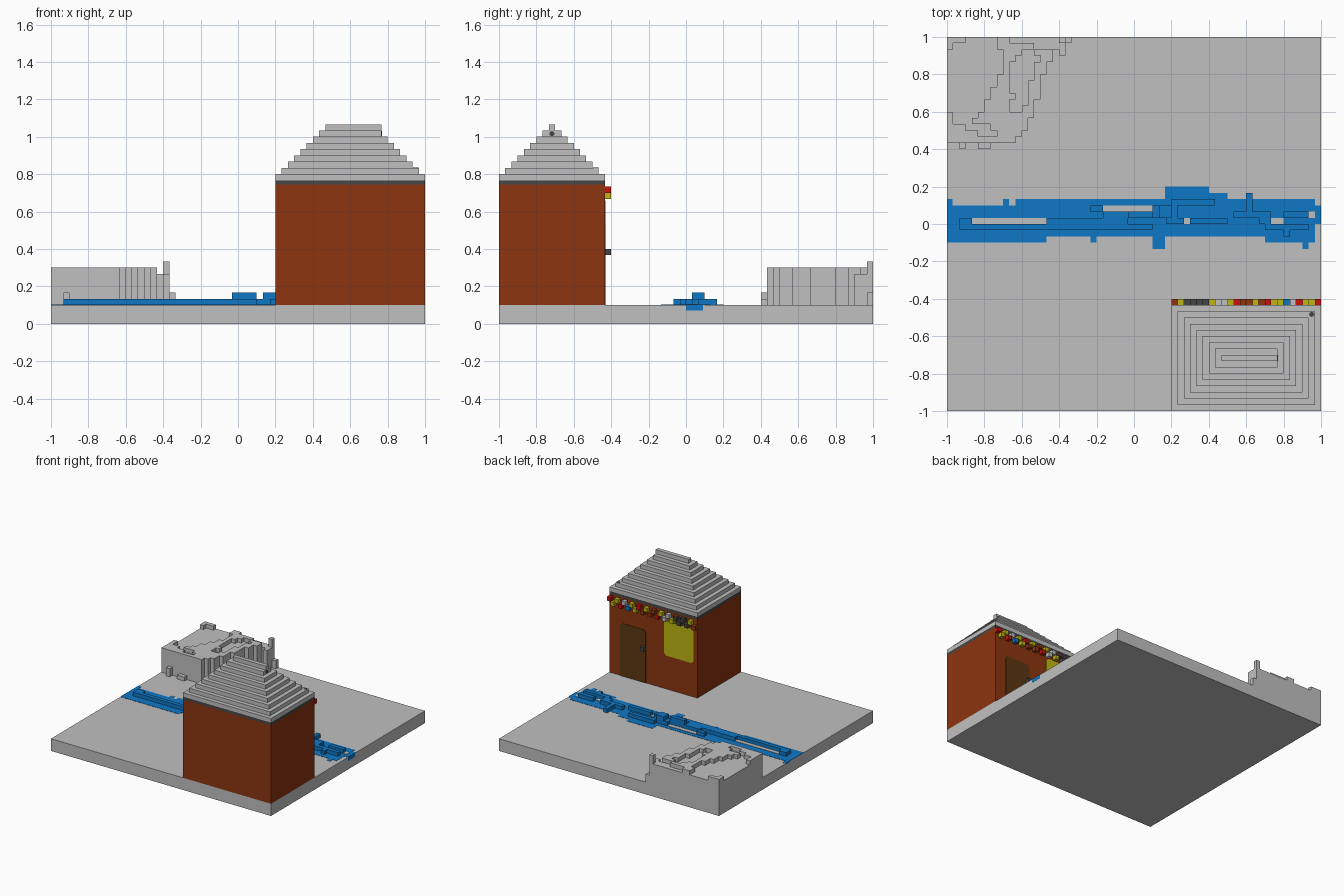
import bpy, bmesh, math

cube = bpy.data.objects.get("Cube")
if cube:
    bpy.data.objects.remove(cube, do_unlink=True)

V = 1 / 30  # edge of one block


def lin(c):
    c /= 255
    return c / 12.92 if c <= 0.04045 else ((c + 0.055) / 1.055) ** 2.4


def material(name, r, g, b):
    m = bpy.data.materials.new(name)
    col = (lin(r), lin(g), lin(b), 1)
    m.use_nodes = True
    m.diffuse_color = col
    m.node_tree.nodes["Principled BSDF"].inputs["Base Color"].default_value = col
    return m


GREY = material("stone grey", 192, 192, 192)
BROWN = material("brick brown", 140, 53, 15)
DARK = material("dark grey", 70, 70, 70)
WOOD = material("dark wood", 92, 54, 16)
YELLOW = material("yellow", 190, 182, 18)
RED = material("red", 205, 16, 16)
BLUE = material("water blue", 15, 120, 198)


def finish(name, bm, mat):
    mesh = bpy.data.meshes.new(name)
    bmesh.ops.recalc_face_normals(bm, faces=bm.faces)
    bm.to_mesh(mesh)
    bm.free()
    mesh.materials.append(mat)
    ob = bpy.data.objects.new(name, mesh)
    bpy.context.collection.objects.link(ob)
    return ob


def boxes(name, items, mat):
    """One object from boxes given as (x0, x1, y0, y1, z0, z1)."""
    bm = bmesh.new()
    for x0, x1, y0, y1, z0, z1 in items:
        vs = bmesh.ops.create_cube(bm, size=1)["verts"]
        for v in vs:
            v.co = ((x0 + x1) / 2 + v.co.x * (x1 - x0),
                    (y0 + y1) / 2 + v.co.y * (y1 - y0),
                    (z0 + z1) / 2 + v.co.z * (z1 - z0))
    return finish(name, bm, mat)


def wall_panel(name, x0, x1, z0, z1, cut_bottom, mat):
    """Thin plate on the back wall with clipped corners."""
    c = 0.02
    b = c if cut_bottom else 0
    pts = [(x0 + b, z0), (x1 - b, z0), (x1, z0 + b), (x1, z1 - c),
           (x1 - c, z1), (x0 + c, z1), (x0, z1 - c), (x0, z0 + b)]
    bm = bmesh.new()
    face = bm.faces.new([bm.verts.new((x, -0.4345, z)) for x, z in pts])
    bmesh.ops.remove_doubles(bm, verts=bm.verts, dist=1e-5)
    ext = bmesh.ops.extrude_face_region(bm, geom=list(bm.faces))
    for v in ext["geom"]:
        if isinstance(v, bmesh.types.BMVert):
            v.co.y += 0.005
    return finish(name, bm, mat)


def disc(name, loc, rot):
    bm = bmesh.new()
    bmesh.ops.create_cone(bm, cap_ends=True, segments=8, radius1=0.014, radius2=0.014, depth=0.004)
    ob = finish(name, bm, DARK)
    ob.location, ob.rotation_euler = loc, rot
    return ob


# ground slab
boxes("ground_slab", [(-1, 1, -1, 1, 0, 0.1)], GREY)

# house body, eaves band and stepped roof
YB = -1 + 17 * V
boxes("house_walls", [(0.2, 1, -1, YB, 0.1, 0.744)], BROWN)
boxes("eaves_band", [(0.2, 1, -1, YB, 0.744, 23 * V)], DARK)
roof = []
for i in range(9):
    d = i * V
    roof.append((0.2 + d, 1 - min(i, 7) * V, -1 + d, YB - d, (23 + i) * V, (24 + i) * V))
boxes("stepped_roof", roof, GREY)
disc("roof_stud_top", (0.95, -0.483, 25 * V), (0, 0, 0))
disc("roof_stud_end", (1 - 7 * V, -0.717, 30.5 * V), (0, math.pi / 2, 0))

# door, handle and window on the back wall
wall_panel("door", 0.667, 0.9, 0.1, 0.533, False, WOOD)
wall_panel("window", 0.233, 0.5, 0.375, 0.66, True, YELLOW)
boxes("door_handle", [(0.667, 0.7, YB, -0.4, 11 * V, 12 * V)], DARK)

# zigzag string of coloured lamps
lamps = "nyddddyggyrnnynryybgryyr"
for key, label, mat in (("n", "brown", BROWN), ("y", "yellow", YELLOW), ("d", "dark", DARK),
                        ("g", "grey", GREY), ("r", "red", RED), ("b", "blue", BLUE)):
    items = []
    for i, c in enumerate(lamps):
        if c == key:
            z = (21 if i % 2 else 20) * V
            items.append((0.2 + i * V, 0.2 + (i + 1) * V, YB, -0.4, z, z + V))
    boxes(label + "_lamps", items, mat)

# river surface: (x start, y low, y high) for each run
runs = [(-1, -.1, .133), (-.97, -.1, .1), (-.7, -.1, .133), (-.667, -.1, .1), (-.633, -.1, .133),
        (-.467, -.067, .133), (-.233, -.1, .133), (-.2, -.067, .133), (.1, -.133, .133),
        (.167, -.067, .2), (.4, -.067, .167), (.433, -.067, .167), (.5, -.067, .133),
        (.6, -.067, .167), (.633, -.067, .133), (.7, -.1, .133), (.9, -.133, .133),
        (.933, -.1, .133), (.967, 0, .1)]
river = []
for k, (x, lo, hi) in enumerate(runs):
    end = runs[k + 1][0] if k + 1 < len(runs) else 1
    river.append((x, end, lo, hi, 0.09, 0.102))
river.append((0.96, 1.0005, 0, 0.09, 0.07, 0.1015))
boxes("river", river, BLUE)

# raised waves, low and high
low = [(-.933, -.867, 0, .033), (-.933, .1, -.033, 0), (-.467, -.033, 0, .033),
       (-.233, -.167, .067, .1), (-.167, .1, .033, .067), (.1, .233, .033, .1),
       (.17, .267, 0, .033), (.2, .433, .1, .133), (.3, .5, 0, .033), (.6, .633, .067, .167),
       (.533, .667, .033, .067), (.667, .733, 0, .067), (.7, .933, -.033, 0),
       (.8, .833, -.067, 0), (.8, .933, .033, .067)]
high = [(-.033, .1, .033, .067), (.133, .2, .033, .1)]
boxes("waves", [r + (0.09, 0.133) for r in low] + [r + (0.09, 0.167) for r in high], BLUE)

# pale gaps between the waves
gaps = [(-.867, -.467, 0, .033), (-.167, .1, .067, .1), (.267, .3, 0, .033),
        (.733, .8, 0, .033), (.933, .967, .033, .067)]
boxes("river_gaps", [r + (0.095, 0.105) for r in gaps], GREY)

# rocky hill, row by row from the front: (width, hollow start, hollow end, 2nd start, 2nd end)
rows = [(11, 0, 0, 0, 0), (12, 5, 8, 8, 8), (13, 3, 7, 7, 7), (13, 1, 4, 4, 4), (14, 1, 5, 5, 5),
        (14, 0, 6, 10, 12), (14, 0, 6, 10, 13), (15, 0, 7, 11, 13), (15, 0, 7, 10, 13),
        (15, 0, 8, 10, 13), (15, 0, 8, 10, 14), (16, 0, 9, 10, 14), (16, 0, 9, 10, 14),
        (17, 0, 9, 11, 15), (17, 0, 9, 12, 14), (18, 1, 8, 14, 17), (18, 3, 8, 10, 17)]
hill = []
for r, (w, a0, a1, b0, b1) in enumerate(rows):
    y0, y1 = (13 + r) * V, (14 + r) * V
    hill.append((-1, -1 + w * V, y0, y1, 0.09, 8 * V))
    for s, e in ((0, a0), (a1, b0), (b1, w)):
        if e > s and not (r > 14 and s == b1):
            hill.append((-1 + s * V, -1 + e * V, y0, y1, 8 * V - 0.005, 9 * V))
# loose blocks at the foot and the corner post
hill += [(-1 + 2 * V, -1 + 3 * V, 0.4, 0.44, 0.09, 0.167),
         (-1 + 5 * V, -1 + 7 * V, 0.4, 0.44, 0.09, 0.133),
         (-1 + 18 * V, -1 + 19 * V, 1 - V, 1, 0.09, 10 * V),
         (-1 + 19 * V, -1 + 20 * V, 1 - V, 1, 0.09, 5 * V),
         (-1 + 18 * V, -1 + 19 * V, 1 - 3 * V, 1 - V, 0.09, 8 * V)]
boxes("rocky_hill", hill, GREY)
